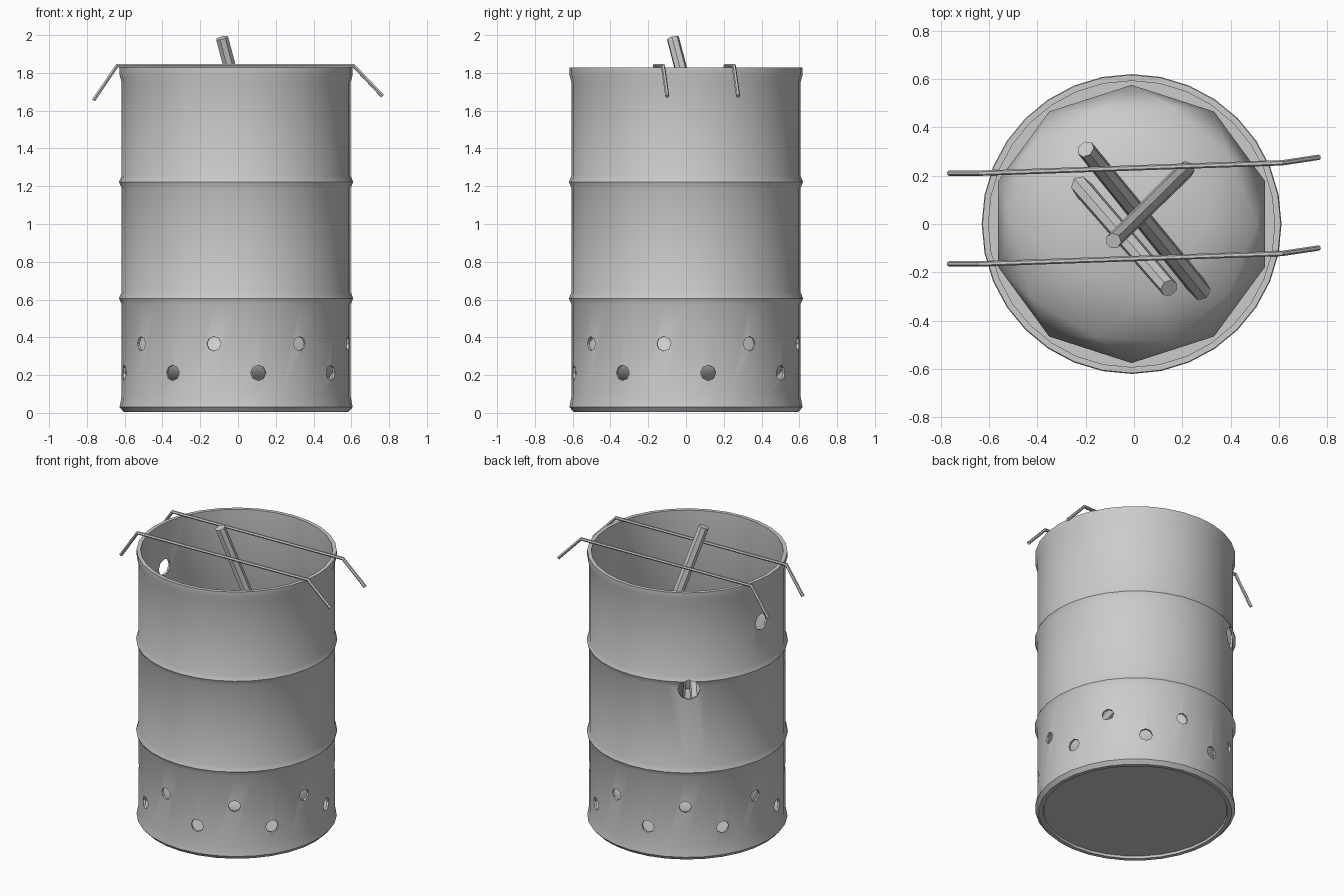
import bpy, bmesh, math
from mathutils import Vector, Matrix

if "Cube" in bpy.data.objects:
    bpy.data.objects.remove(bpy.data.objects["Cube"])

CX = -0.01  # drum axis in x


def make_object(name, bm, angle=None):
    bmesh.ops.recalc_face_normals(bm, faces=bm.faces)
    me = bpy.data.meshes.new(name)
    bm.to_mesh(me)
    bm.free()
    ob = bpy.data.objects.new(name, me)
    bpy.context.collection.objects.link(ob)
    if angle:
        smooth(ob, angle)
    return ob


def activate(ob):
    bpy.ops.object.select_all(action='DESELECT')
    ob.select_set(True)
    bpy.context.view_layer.objects.active = ob


def smooth(ob, angle):
    activate(ob)
    bpy.ops.object.shade_smooth_by_angle(angle=math.radians(angle))


def add_cylinder(bm, a, b, r1, r2, sides):
    a, b = Vector(a), Vector(b)
    rot = (b - a).to_track_quat('Z', 'Y').to_matrix().to_4x4()
    bmesh.ops.create_cone(bm, cap_ends=True, segments=sides, radius1=r1, radius2=r2,
                          depth=(b - a).length,
                          matrix=Matrix.Translation((a + b) / 2) @ rot)


# Drum: closed lathe profile, outside then inside then floor
profile = [(0, 0.02), (0.565, 0.02), (0.57, 0.005), (0.595, 0.005), (0.617, 0.03), (0.606, 0.09),
           (0.606, 0.575), (0.62, 0.605), (0.606, 0.64),
           (0.606, 1.19), (0.62, 1.223), (0.606, 1.255),
           (0.606, 1.75), (0.617, 1.79), (0.617, 1.828), (0.592, 1.828),
           (0.592, 1.255), (0.606, 1.223), (0.592, 1.19),
           (0.592, 0.64), (0.606, 0.605), (0.592, 0.575), (0.592, 0.035), (0, 0.035)]
bm = bmesh.new()
verts = [bm.verts.new((CX + r, 0, z)) for r, z in profile]
edges = [bm.edges.new(p) for p in zip(verts, verts[1:])]
bmesh.ops.spin(bm, geom=verts + edges, cent=(CX, 0, 0), axis=(0, 0, 1),
               angle=math.tau, steps=32, use_merge=True)
bmesh.ops.remove_doubles(bm, verts=bm.verts, dist=1e-4)
drum = make_object("drum", bm)

# Air holes: two staggered rows low down, two larger holes higher up
holes = [(-78.75 + 45 * i, 0.212, 0.041) for i in range(8)]
holes += [(-101.25 + 45 * i, 0.366, 0.038) for i in range(8)]
holes += [(174, 1.53, 0.055), (126, 1.165, 0.07)]
bm = bmesh.new()
for az, z, r in holes:
    d = Vector((math.cos(math.radians(az)), math.sin(math.radians(az)), 0))
    base = Vector((CX, 0, z))
    add_cylinder(bm, base + d * 0.5, base + d * 0.72, r, r, 8)
cutter = make_object("hole_cutter", bm)
cutter.hide_render = True
mod = drum.modifiers.new("holes", 'BOOLEAN')
mod.operation, mod.solver, mod.object = 'DIFFERENCE', 'EXACT', cutter
activate(drum)
bpy.ops.object.modifier_apply(modifier=mod.name)
bpy.data.objects.remove(cutter)
smooth(drum, 30)

# Ash mound: squashed icosphere
bm = bmesh.new()
bmesh.ops.create_icosphere(bm, subdivisions=2, radius=1.0,
                           matrix=Matrix.Translation((CX, 0, 0.3)) @ Matrix.Diagonal((0.58, 0.575, 0.22, 1)))
make_object("ash_mound", bm, 60)

# Firewood sticks
sticks = [((-0.085, -0.07, 1.985), (0.215, 0.225, 0.85), 0.037),
          ((-0.20, 0.31, 1.33), (0.28, -0.28, 0.42), 0.042),
          ((0.145, -0.265, 1.25), (-0.245, 0.185, 0.42), 0.042)]
for i, (top, foot, r) in enumerate(sticks):
    bm = bmesh.new()
    add_cylinder(bm, foot, top, r, r * 0.9, 7)
    make_object(f"stick_{i + 1}", bm, 30)

# Bent rods lying across the rim
for name, y in (("rod_back", 0.21), ("rod_front", -0.165)):
    path = [(-0.765, y, 1.655), (-0.64, y, 1.838), (0.612, y + 0.043, 1.838), (0.765, y + 0.066, 1.677)]
    cu = bpy.data.curves.new(name, 'CURVE')
    cu.dimensions = '3D'
    cu.bevel_depth, cu.bevel_resolution, cu.use_fill_caps = 0.011, 1, True
    sp = cu.splines.new('POLY')
    sp.points.add(len(path) - 1)
    for p, co in zip(sp.points, path):
        p.co = (*co, 1)
    ob = bpy.data.objects.new(name, cu)
    bpy.context.collection.objects.link(ob)
    activate(ob)
    bpy.ops.object.convert(target='MESH')
    smooth(bpy.context.object, 30)
